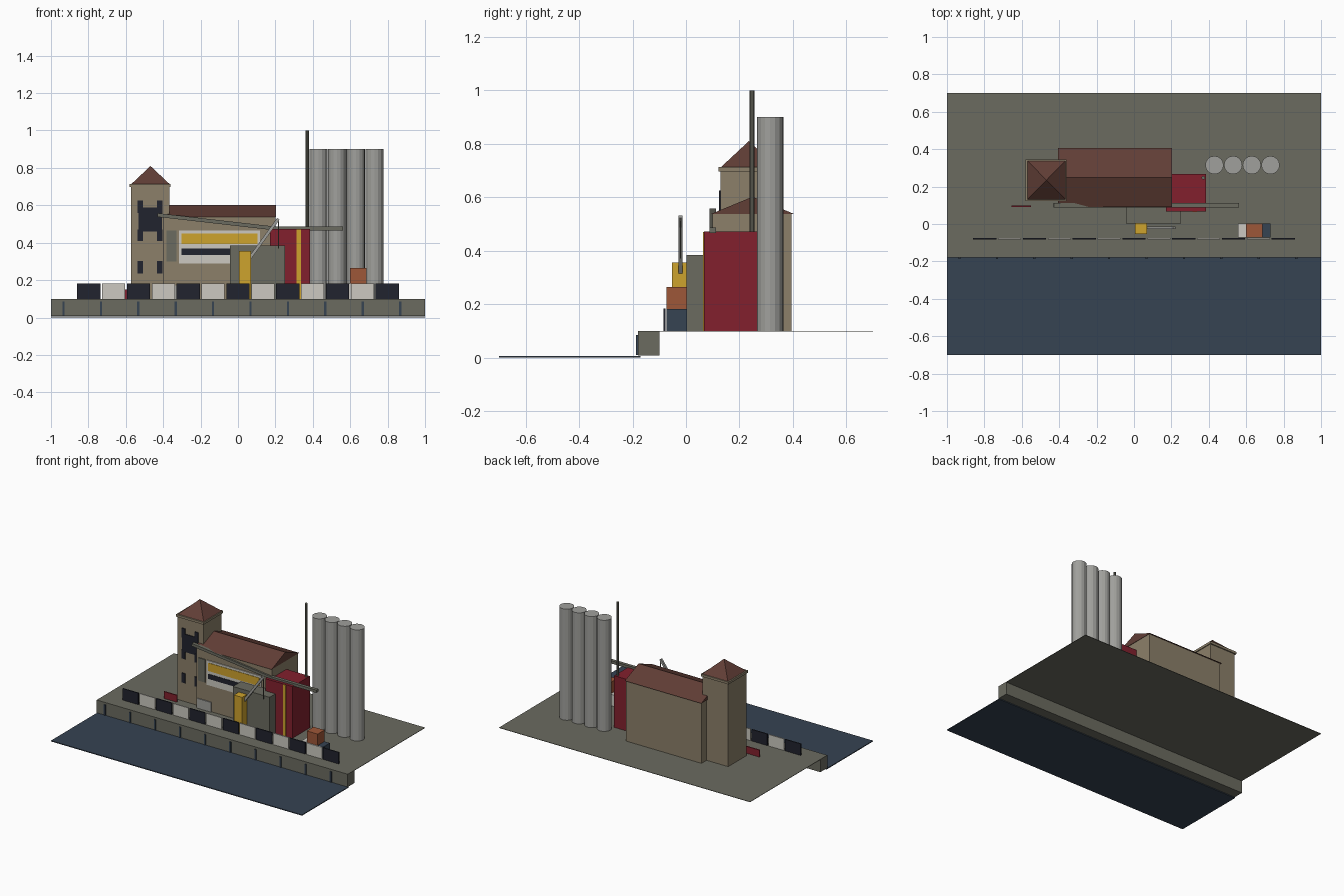
import bpy
import bmesh
from math import radians
from mathutils import Vector

cube = bpy.data.objects.get("Cube")
if cube:
    bpy.data.objects.remove(cube, do_unlink=True)


def linear(v):
    v /= 255
    return v / 12.92 if v <= 0.04045 else ((v + 0.055) / 1.055) ** 2.4


def material(name, *rgb):
    mat = bpy.data.materials.new(name)
    colour = [linear(v) for v in rgb] + [1.0]
    mat.use_nodes = True
    mat.diffuse_color = colour
    mat.node_tree.nodes["Principled BSDF"].inputs["Base Color"].default_value = colour
    return mat


CONCRETE = material("concrete", 107, 107, 96)
WATER = material("harbour_blue", 54, 67, 82)
STONE = material("beige_stone", 140, 128, 106)
ROOF = material("roof_brown", 97, 62, 54)
RED = material("deep_red", 130, 32, 45)
YELLOW = material("golden_yellow", 206, 163, 45)
STEEL = material("silo_grey", 160, 160, 156)
WHITE = material("off_white", 204, 201, 193)
BLACK = material("near_black", 33, 35, 46)
RUST = material("rust_orange", 158, 87, 56)


def finish(name, bm, mat):
    bmesh.ops.recalc_face_normals(bm, faces=bm.faces)
    mesh = bpy.data.meshes.new(name)
    bm.to_mesh(mesh)
    bm.free()
    mesh.materials.append(mat)
    obj = bpy.data.objects.new(name, mesh)
    bpy.context.collection.objects.link(obj)
    return obj


def box(name, mat, x, y, z):
    """Box given by its (low, high) range on each axis."""
    bm = bmesh.new()
    bmesh.ops.create_cube(bm, size=1)
    for v in bm.verts:
        v.co = [r[0] if c < 0 else r[1] for c, r in zip(v.co, (x, y, z))]
    return finish(name, bm, mat)


def roof(name, x, y, z, ridge):
    """Closed roof whose top edge spans the ridge range along x."""
    bm = bmesh.new()
    mid = (y[0] + y[1]) / 2
    pts = [(a, b, z[0]) for a in x for b in y] + [(a, mid, z[1]) for a in ridge]
    for p in pts:
        bm.verts.new(p)
    bmesh.ops.remove_doubles(bm, verts=bm.verts, dist=0.0001)
    bmesh.ops.convex_hull(bm, input=bm.verts)
    bmesh.ops.dissolve_limit(bm, angle_limit=radians(1), verts=bm.verts, edges=bm.edges)
    return finish(name, bm, ROOF)


def beam(name, mat, start, end, width, height):
    """Rectangular beam between two points lying in an xz plane."""
    a, b = Vector(start), Vector(end)
    d = b - a
    bm = bmesh.new()
    bmesh.ops.create_cube(bm, size=1)
    bmesh.ops.scale(bm, vec=(d.length, width, height), verts=bm.verts)
    obj = finish(name, bm, mat)
    obj.rotation_euler = Vector((1, 0, 0)).rotation_difference(d).to_euler()
    obj.location = (a + b) / 2
    return obj


def column(name, mat, x, y, z, radius, sides):
    bm = bmesh.new()
    bmesh.ops.create_cone(bm, cap_ends=True, segments=sides, radius1=radius,
                          radius2=radius, depth=z[1] - z[0])
    obj = finish(name, bm, mat)
    obj.location = (x, y, (z[0] + z[1]) / 2)
    return obj


G = 0.1  # ground level

# Water, quay and yard
box("water", WATER, (-1, 1), (-0.7, -0.17), (0, 0.006))
box("yard", CONCRETE, (-1, 1), (-0.1, 0.7), (0.097, G))
box("quay_wall", CONCRETE, (-1, 1), (-0.18, -0.1), (0.008, G))
for i in range(10):
    x = -0.933 + 0.2 * i
    box(f"quay_fender_{i}", WATER, (x - 0.006, x + 0.006), (-0.187, -0.18), (0.01, 0.085))

# Alternating barrier panels along the quay
for i in range(13):
    x = 0.133 * (i - 6)
    box(f"barrier_panel_{i}", WHITE if i % 2 else BLACK, (x - 0.062, x + 0.062),
        (-0.084, -0.076), (G, 0.183))

# Tower
box("tower", STONE, (-0.572, -0.366), (0.13, 0.337), (G, 0.7))
box("tower_cornice", STONE, (-0.58, -0.36), (0.122, 0.345), (0.697, 0.714))
roof("tower_roof", (-0.57, -0.366), (0.132, 0.338), (0.714, 0.81), (-0.468, -0.468))
box("tower_recess", BLACK, (-0.533, -0.407), (0.124, 0.13), (0.46, 0.588))
for x in (-0.522, -0.418):
    for n, z in enumerate([(0.235, 0.303), (0.408, 0.47), (0.56, 0.626)]):
        box(f"tower_window_{n}", BLACK, (x - 0.014, x + 0.014), (0.123, 0.13), z)

# Main hall
box("hall", STONE, (-0.4, 0.2), (0.1, 0.395), (G, 0.538))
roof("hall_roof", (-0.406, 0.203), (0.092, 0.406), (0.537, 0.602), (-0.406, 0.203))
box("hall_shutter", CONCRETE, (-0.383, -0.328), (0.094, 0.1), (0.3, 0.465))
box("hall_door", STEEL, (-0.39, -0.28), (0.093, 0.1), (G, 0.17))
box("hall_board", WHITE, (-0.316, 0.118), (0.094, 0.1), (0.288, 0.465))
box("board_yellow_band", YELLOW, (-0.302, 0.105), (0.091, 0.094), (0.392, 0.45))
box("board_dark_band", BLACK, (-0.302, 0.105), (0.091, 0.094), (0.335, 0.37))

# Low side panel beside the tower
box("red_panel", RED, (-0.655, -0.55), (0.091, 0.099), (G, 0.15))

# Annexes
box("grey_annex", CONCRETE, (-0.042, 0.25), (0.002, 0.1), (G, 0.384))
box("red_annex", RED, (0.17, 0.386), (0.068, 0.266), (G, 0.472))
box("red_annex_stripe", YELLOW, (0.314, 0.336), (0.063, 0.068), (G, 0.47))

# Conveyors
beam("sloped_conveyor", CONCRETE, (-0.43, 0.1, 0.548), (0.2, 0.1, 0.476), 0.024, 0.02)
box("level_conveyor", CONCRETE, (0.19, 0.562), (0.088, 0.112), (0.466, 0.486))

# Quay crane
box("crane_base", YELLOW, (0.005, 0.07), (-0.053, 0.002), (G, 0.356))
beam("crane_boom", STEEL, (0.065, -0.021, 0.32), (0.216, -0.021, 0.528), 0.014, 0.016)
box("crane_cable", CONCRETE, (0.214, 0.219), (-0.023, -0.019), (0.37, 0.525))

# Silos and chimney
for i in range(4):
    column(f"silo_{i}", STEEL, 0.43 + 0.1 * i, 0.315, (G, 0.9), 0.049, 16)
column("chimney", CONCRETE, 0.371, 0.247, (G, 1.0), 0.0095, 10)

# Stacked containers
for name, mat, x, z in (("white_container", WHITE, 0.557, G),
                        ("blue_container", WATER, 0.643, G),
                        ("rust_container", RUST, 0.6, 0.182)):
    box(name, mat, (x, x + 0.086), (-0.073, 0.004), (z, z + 0.082))
